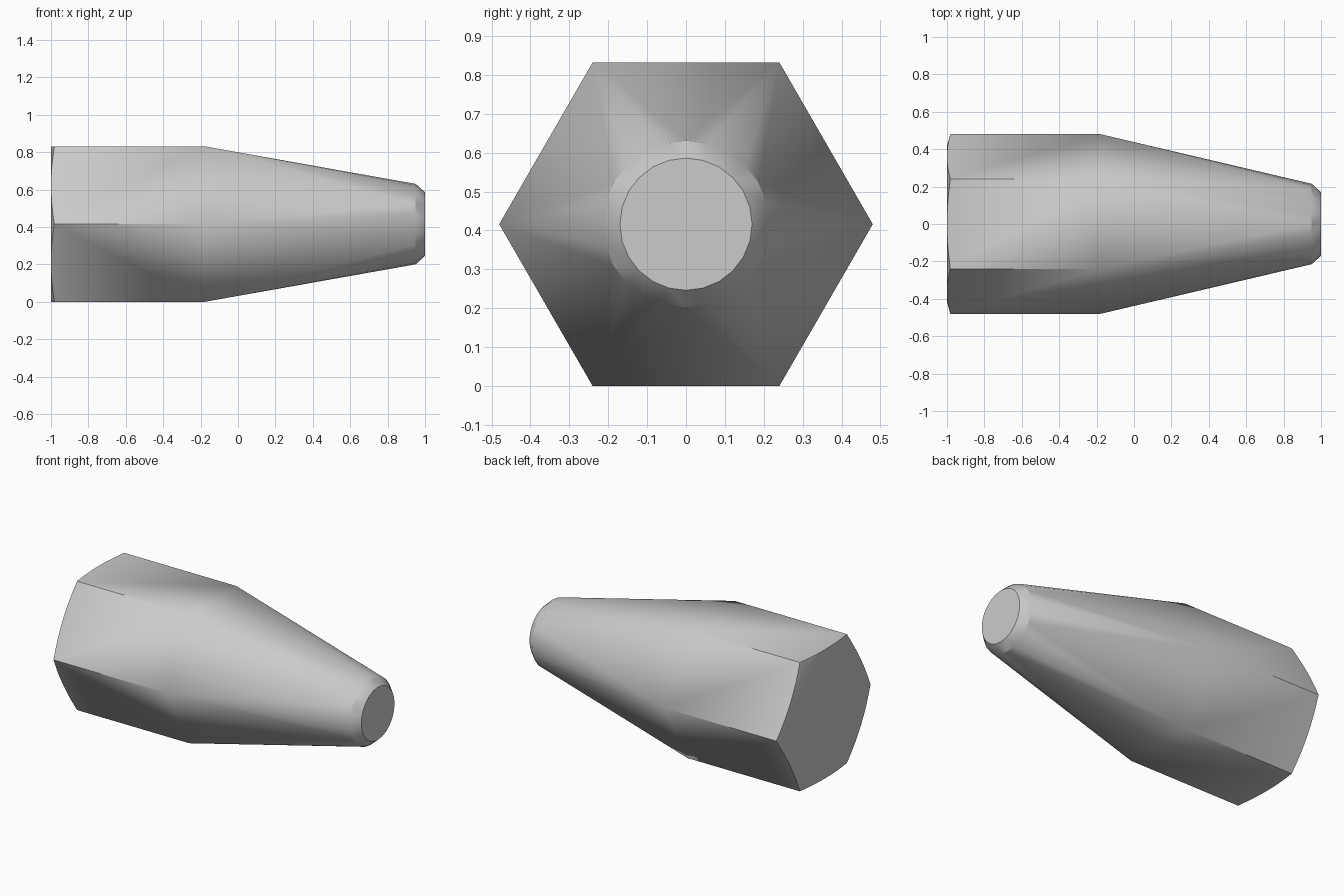
import bpy, bmesh, math

cube = bpy.data.objects.get("Cube")
if cube:
    bpy.data.objects.remove(cube, do_unlink=True)

APOTHEM = 0.416
RADIUS = APOTHEM / math.cos(math.pi / 6)
N = 48

gray = bpy.data.materials.new("plain gray")
gray.use_nodes = True
gray.diffuse_color = (0.6, 0.6, 0.6, 1)
gray.node_tree.nodes["Principled BSDF"].inputs["Base Color"].default_value = (0.6, 0.6, 0.6, 1)

bm = bmesh.new()


def point(x, r, a):
    bm.verts.new((x, r * math.cos(a), APOTHEM + r * math.sin(a)))


def ring(x, r, sides):
    for i in range(sides):
        point(x, r, math.tau * i / sides)


# Wide end: flat disc with a conical chamfer cutting the hexagon's corners
ring(-1, APOTHEM, N)
for i in range(N):
    a = math.tau * i / N
    r = APOTHEM / math.cos(a % (math.pi / 3) - math.pi / 6)
    point(-1 + 0.018 * (r - APOTHEM) / (RADIUS - APOTHEM), r, a)

# Hexagonal shoulder, then the round nose and its bevel
ring(-0.18, RADIUS, 6)
ring(0.95, 0.215, 24)
ring(1.0, 0.17, 24)

# The body is convex, so its skin is the hull of the sections
bmesh.ops.remove_doubles(bm, verts=bm.verts, dist=0.0005)
hull = bmesh.ops.convex_hull(bm, input=bm.verts)
loose = [v for v in bm.verts if not v.link_faces]
bmesh.ops.delete(bm, geom=loose, context='VERTS')
bmesh.ops.dissolve_limit(bm, angle_limit=math.radians(0.5), verts=bm.verts, edges=bm.edges)
bmesh.ops.recalc_face_normals(bm, faces=bm.faces)

mesh = bpy.data.meshes.new("tapered_hex_body")
bm.to_mesh(mesh)
bm.free()
mesh.materials.append(gray)
body = bpy.data.objects.new("tapered_hex_body", mesh)
bpy.context.collection.objects.link(body)

bpy.ops.object.select_all(action='DESELECT')
body.select_set(True)
bpy.context.view_layer.objects.active = body
bpy.ops.object.shade_smooth_by_angle(angle=math.radians(30))
